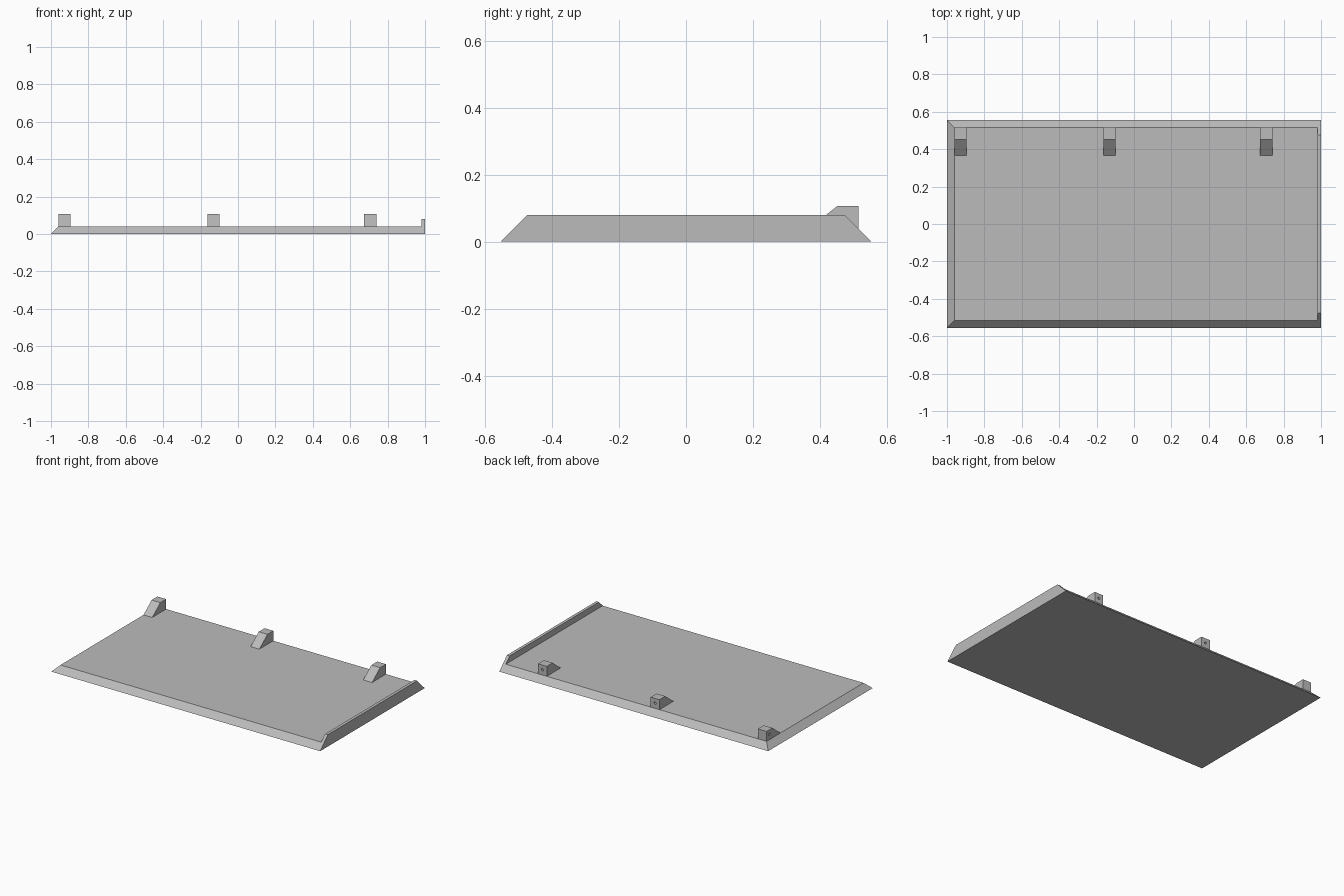
import bpy, bmesh, math
from mathutils import Matrix, Vector

cube = bpy.data.objects.get("Cube")
if cube:
    bpy.data.objects.remove(cube, do_unlink=True)

grey = bpy.data.materials.new("plain grey")
grey.use_nodes = True
colour = (0.5, 0.5, 0.5, 1)
grey.diffuse_color = colour
grey.node_tree.nodes["Principled BSDF"].inputs["Base Color"].default_value = colour

HALF_Y, THICK, LIP_TOP, LIP_X = 0.555, 0.04, 0.08, 0.98
BLOCK_W, BLOCK_TOP, BLOCK_BACK = 0.065, 0.107, HALF_Y - THICK


def finish(bm, name):
    bmesh.ops.dissolve_limit(bm, angle_limit=0.01, verts=bm.verts, edges=bm.edges)
    bmesh.ops.recalc_face_normals(bm, faces=bm.faces)
    mesh = bpy.data.meshes.new(name)
    bm.to_mesh(mesh)
    bm.free()
    mesh.materials.append(grey)
    obj = bpy.data.objects.new(name, mesh)
    bpy.context.collection.objects.link(obj)
    return obj


# Panel with three bevelled sides and a raised lip on the straight side
bm = bmesh.new()
bmesh.ops.create_cube(bm, size=2)
for v in bm.verts:
    inset = THICK if v.co.z > 0 else 0
    v.co.y *= HALF_Y - inset
    if v.co.x < 0:
        v.co.x += inset
    v.co.z = inset
bmesh.ops.bisect_plane(bm, geom=bm.verts[:] + bm.edges[:] + bm.faces[:],
                       plane_co=(LIP_X, 0, 0), plane_no=(1, 0, 0))
bm.normal_update()
strip = [f for f in bm.faces if f.normal.z > 0.9 and f.calc_center_median().x > LIP_X]
raised = bmesh.ops.extrude_face_region(bm, geom=strip)
bmesh.ops.delete(bm, geom=strip, context='FACES_ONLY')
for v in raised["geom"]:
    if isinstance(v, bmesh.types.BMVert):
        v.co.z = LIP_TOP
        v.co.y = math.copysign(HALF_Y - LIP_TOP, v.co.y)
finish(bm, "panel_with_lip")


# Hinge blocks: sloped profile extruded along x, each with a small pin hole
def hinge_block(name, x, hole_on_side):
    profile = [(0.367, THICK), (BLOCK_BACK, THICK), (BLOCK_BACK, BLOCK_TOP), (0.453, BLOCK_TOP)]
    bm = bmesh.new()
    face = bm.faces.new([bm.verts.new((x, y, z)) for y, z in profile])
    side = bmesh.ops.extrude_face_region(bm, geom=[face])
    moved = [v for v in side["geom"] if isinstance(v, bmesh.types.BMVert)]
    bmesh.ops.translate(bm, verts=moved, vec=(BLOCK_W, 0, 0))
    block = finish(bm, name)

    if hole_on_side:
        centre, turn = Vector((x, 0.485, 0.075)), Matrix.Rotation(math.pi / 2, 4, 'Y')
    else:
        centre = Vector((x + BLOCK_W / 2, BLOCK_BACK, 0.075))
        turn = Matrix.Rotation(math.pi / 2, 4, 'X')
    bm = bmesh.new()
    bmesh.ops.create_cone(bm, cap_ends=True, segments=16, radius1=0.008, radius2=0.008,
                          depth=0.06, matrix=Matrix.Translation(centre) @ turn)
    cutter = finish(bm, name + "_hole_cutter")
    cutter.hide_render = True
    cutter.hide_viewport = True
    cut = block.modifiers.new("pin_hole", 'BOOLEAN')
    cut.object = cutter
    cut.solver = 'EXACT'


hinge_block("hinge_block_right", -0.96, True)
hinge_block("hinge_block_middle", -0.163, False)
hinge_block("hinge_block_left", 0.675, False)
